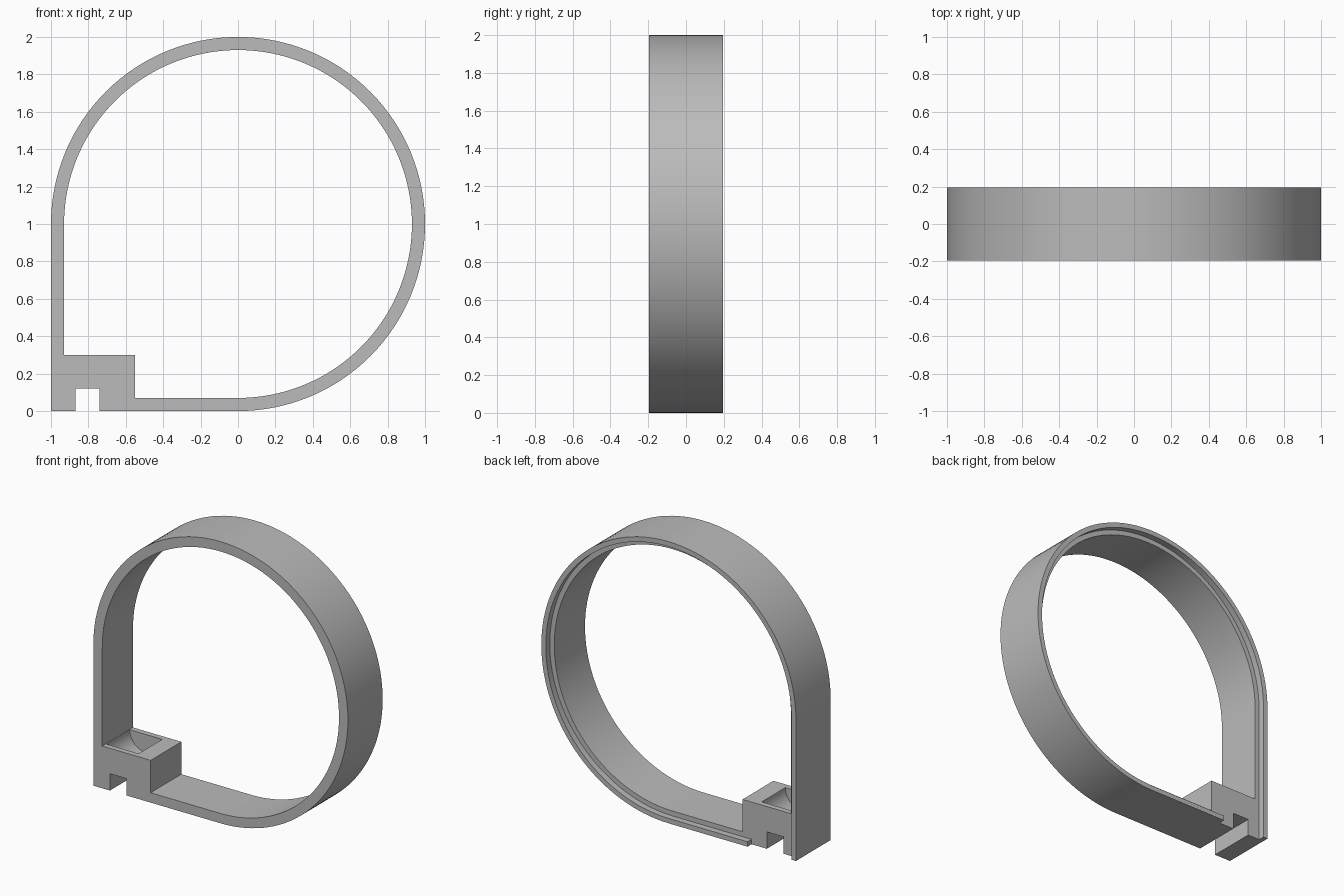
import bpy, bmesh, math

cube = bpy.data.objects.get("Cube")
if cube:
    bpy.data.objects.remove(cube, do_unlink=True)

FRONT, STEP, BACK = -0.195, 0.15, 0.195   # y of front face, recessed back face, lip edge
WALL, LIP = 0.07, 0.035

grey = bpy.data.materials.new("plain grey")
grey.use_nodes = True
grey.diffuse_color = (0.5, 0.5, 0.5, 1)
grey.node_tree.nodes["Principled BSDF"].inputs["Base Color"].default_value = (0.5, 0.5, 0.5, 1)


def arc(radius, steps=96):
    """Three-quarter circle from the left wall over the top to the bottom."""
    angles = [math.pi - 1.5 * math.pi * i / steps for i in range(steps + 1)]
    return [(radius * math.cos(a), 1 + radius * math.sin(a)) for a in angles]


def activate(obj):
    bpy.ops.object.select_all(action='DESELECT')
    obj.select_set(True)
    bpy.context.view_layer.objects.active = obj


def extrude_outline(name, outlines, y0, y1):
    """Fill x-z outlines (later ones are holes) and extrude them along y."""
    curve = bpy.data.curves.new(name, 'CURVE')
    curve.dimensions = '2D'
    curve.fill_mode = 'BOTH'
    curve.extrude = (y1 - y0) / 2
    for points in outlines:
        spline = curve.splines.new('POLY')
        spline.points.add(len(points) - 1)
        for p, (x, z) in zip(spline.points, points):
            p.co = (x, z, 0, 1)
        spline.use_cyclic_u = True
    obj = bpy.data.objects.new(name, curve)
    bpy.context.collection.objects.link(obj)
    obj.rotation_euler.x = math.pi / 2
    obj.location.y = (y0 + y1) / 2
    activate(obj)
    bpy.ops.object.convert(target='MESH')
    bpy.ops.object.transform_apply(location=True, rotation=True, scale=True)
    bm = bmesh.new()
    bm.from_mesh(obj.data)
    bmesh.ops.remove_doubles(bm, verts=bm.verts, dist=1e-5)
    bmesh.ops.recalc_face_normals(bm, faces=bm.faces)
    bm.to_mesh(obj.data)
    bm.free()
    obj.data.materials.clear()
    obj.data.materials.append(grey)
    return obj


# Band with square corner block; the slot is part of the outer outline
slot = [(-0.74, 0), (-0.74, 0.12), (-0.87, 0.12), (-0.87, 0)]
outer = arc(1) + slot + [(-1, 0)]
step = [(-0.55, WALL), (-0.55, 0.3), (WALL - 1, 0.3)]
inner = arc(1 - WALL) + step
body = extrude_outline("band_and_block", [outer, inner], FRONT, STEP)

# Rounded trough in the top of the block
bpy.ops.mesh.primitive_cylinder_add(vertices=64, radius=0.128, depth=0.265,
                                    location=(-0.8, -0.0225, 0.3),
                                    rotation=(math.pi / 2, 0, 0))
cutter = bpy.context.object
cutter.name = "trough_cutter"
cutter.hide_render = True
cutter.data.materials.append(grey)
trough = body.modifiers.new("trough", 'BOOLEAN')
trough.operation = 'DIFFERENCE'
trough.solver = 'EXACT'
trough.object = cutter
activate(body)
bpy.ops.object.modifier_apply(modifier=trough.name)
bpy.data.objects.remove(cutter, do_unlink=True)

# Thin raised lip around the back outer edge, stopping short of the slot
ends = [(-0.62, 0), (-0.62, LIP)]
lip_outline = [(-1, 0)] + arc(1) + ends + arc(1 - LIP)[::-1] + [(LIP - 1, 0)]
lip = extrude_outline("back_lip", [lip_outline], STEP, BACK)

for part in (body, lip):
    activate(part)
    bpy.ops.object.shade_smooth_by_angle(angle=math.radians(30))
